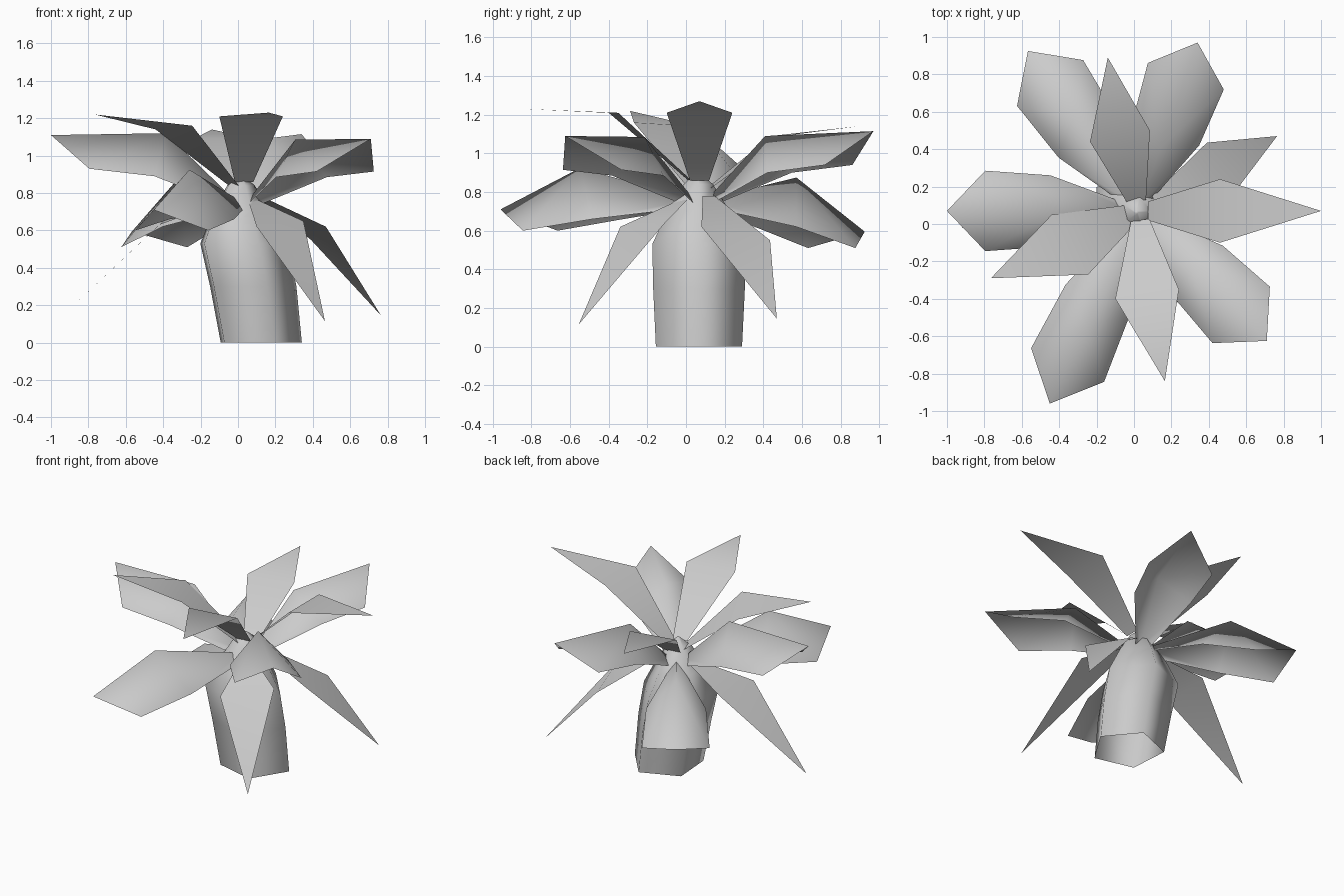
import bpy
import math
from mathutils import Vector

old = bpy.data.objects.get("Cube")
if old:
    bpy.data.objects.remove(old, do_unlink=True)

grey = bpy.data.materials.new("pale_grey")
grey.use_nodes = True
COLOUR = (0.6, 0.6, 0.6, 1)
grey.diffuse_color = COLOUR
grey.node_tree.nodes["Principled BSDF"].inputs["Base Color"].default_value = COLOUR

CROWN = Vector((0.025, 0.07, 0))


def add_object(name, verts, faces):
    mesh = bpy.data.meshes.new(name)
    mesh.from_pydata(verts, [], faces)
    mesh.materials.append(grey)
    for face in mesh.polygons:
        face.use_smooth = True
    obj = bpy.data.objects.new(name, mesh)
    bpy.context.collection.objects.link(obj)
    return obj


def leaf_axes(tip):
    """Length, direction and sideways direction of a leaf seen from above."""
    flat = Vector((tip[0], tip[1], 0)) - CROWN
    along = flat.normalized()
    return flat.length, along, Vector((-along.y, along.x, 0))


def broad_leaf(name, tip, rib, inner_z, outer_z):
    """Arched leaf: rib is (distance from crown, height)."""
    length, along, side = leaf_axes(tip)

    def point(a, s, z):
        return CROWN + along * a + side * s + Vector((0, 0, z))

    verts = [point(0.04, 0, 0.76), point(rib[0], 0, rib[1]), point(length, 0, tip[2])]
    for s in (1, -1):
        verts += [point(0.04, s * 0.03, 0.72),
                  point(length * 0.46, s * 0.19, inner_z),
                  point(length * 0.8, s * 0.215, outer_z)]
    faces = [(0, 1, 4, 3), (1, 5, 4), (1, 2, 5),
             (0, 6, 7, 1), (1, 7, 8), (1, 8, 2)]
    add_object(name, verts, faces)


def narrow_leaf(name, tip, left, right, base_z, reach=0.05, half_width=0.05):
    """Kite leaf: tapering stem quad and a pointed triangle."""
    length, along, side = leaf_axes(tip)
    base = CROWN + along * reach + Vector((0, 0, base_z))
    verts = [base + side * half_width, base - side * half_width, right, tip, left]
    add_object(name, verts, [(0, 1, 2, 4), (4, 2, 3)])


# Leaning five-sided trunk, open below, closing into a pointed crown: x, z, radius
sections = [(0.107, 0, 0.235), (0.063, 0.3, 0.25), (0.015, 0.53, 0.255),
            (0.01, 0.7, 0.17), (0.01, 0.84, 0.08), (0.015, 0.9, 0.008)]
SIDES = 5
verts, faces = [], []
for x, z, radius in sections:
    for i in range(SIDES):
        a = math.radians(4) + math.tau * i / SIDES
        verts.append((x + radius * math.cos(a), 0.062 + radius * math.sin(a), z))
for r in range(len(sections) - 1):
    for i in range(SIDES):
        j = (i + 1) % SIDES
        low, high = r * SIDES, (r + 1) * SIDES
        faces.append((low + i, low + j, high + j, high + i))
faces.append(tuple(range(len(verts) - SIDES, len(verts))))
trunk = add_object("trunk", verts, faces)
bpy.context.view_layer.objects.active = trunk
trunk.select_set(True)
bpy.ops.object.shade_smooth_by_angle(angle=math.radians(80))

# Broad arched leaves
broad_leaf("broad_leaf_right", (-1, 0.07, 1.11), (0.41, 1.12), 0.89, 0.93)
broad_leaf("broad_leaf_back_left", (0.34, 0.97, 1.115), (0.36, 1.09), 0.9, 0.94)
broad_leaf("broad_leaf_front_left", (0.71, -0.625, 1.09), (0.4, 1.085), 0.885, 0.915)
broad_leaf("broad_leaf_front_right", (-0.45, -0.96, 0.71), (0.68, 0.925), 0.66, 0.6)
broad_leaf("broad_leaf_back_right", (-0.567, 0.925, 0.595), (0.61, 0.875), 0.62, 0.51)

# Narrow rising leaves
narrow_leaf("rising_leaf_left", (1, 0.07, 1.27), (0.46, 0.24, 1.21),
            (0.46, -0.1, 1.21), 0.86)
narrow_leaf("rising_leaf_front", (0.165, -0.84, 1.23), (0.24, -0.35, 1.21),
            (-0.1, -0.4, 1.21), 0.86)
narrow_leaf("rising_leaf_back", (-0.14, 0.89, 1.14), (-0.235, 0.44, 1.09),
            (0.085, 0.5, 1.09), 0.82)
narrow_leaf("rising_leaf_right", (-0.765, -0.29, 1.22), (-0.245, -0.27, 1.16),
            (-0.44, 0.05, 1.14), 0.82, 0.03)

# Narrow drooping leaves
narrow_leaf("drooping_leaf_back_left", (0.765, 0.47, 0.145), (0.39, 0.435, 0.55),
            (0.47, 0.08, 0.62), 0.78, 0.1, 0.035)
narrow_leaf("drooping_leaf_front", (0.465, -0.555, 0.115), (0.35, -0.1, 0.65),
            (0.1, -0.34, 0.62), 0.76, 0.1, 0.035)
narrow_leaf("drooping_leaf_right", (-0.92, -0.02, 0.16), (-0.42, -0.15, 0.63),
            (-0.4, 0.2, 0.65), 0.76, 0.1, 0.035)
